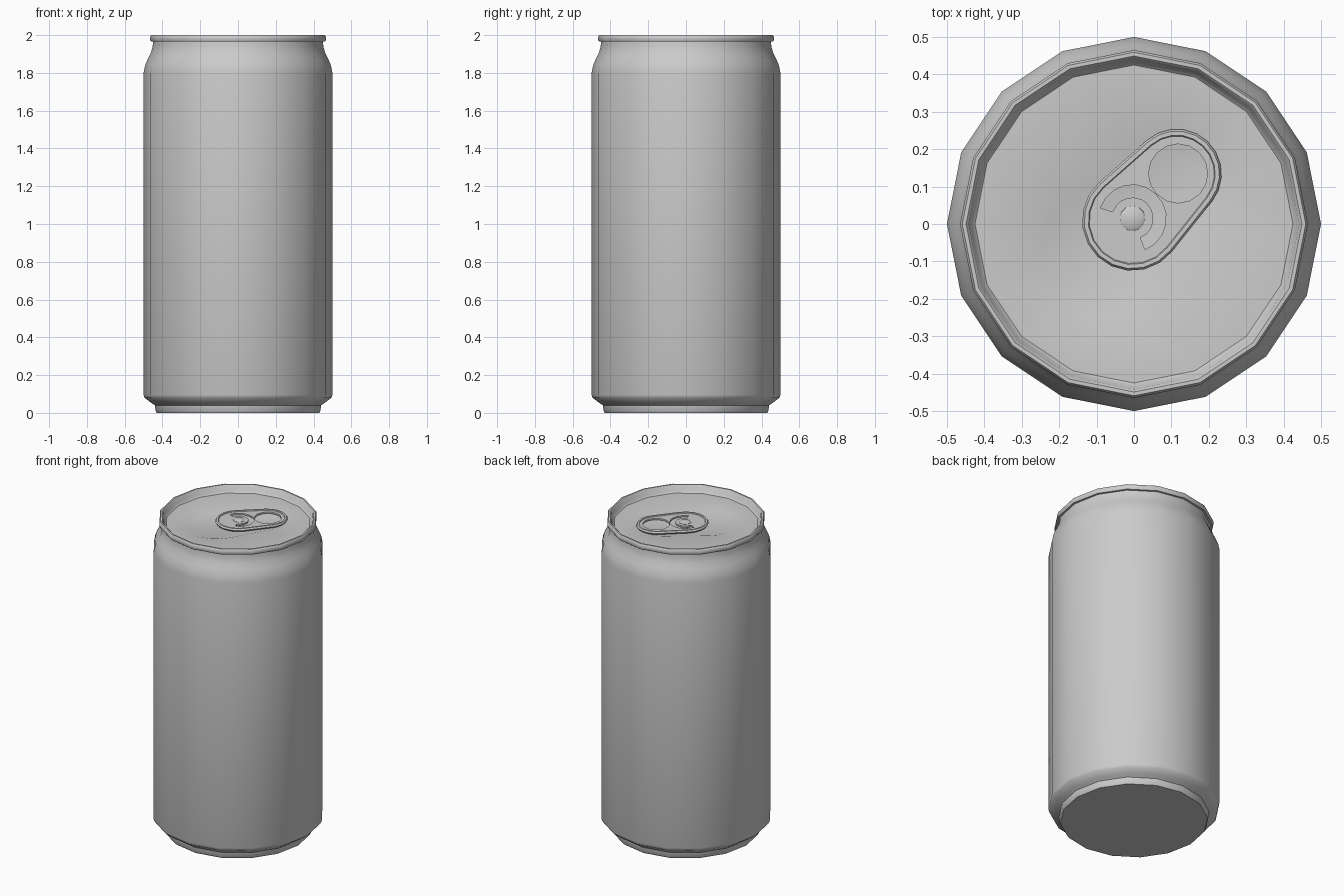
import bpy, bmesh, math

if "Cube" in bpy.data.objects:
    bpy.data.objects.remove(bpy.data.objects["Cube"])

metal = bpy.data.materials.new("grey_metal")
metal.diffuse_color = (0.6, 0.6, 0.6, 1)
metal.use_nodes = True
metal.node_tree.nodes["Principled BSDF"].inputs["Base Color"].default_value = metal.diffuse_color
SIDES = 16


def finish(ob, angle=40):
    """Apply material and angle-limited smooth shading."""
    ob.data.materials.clear()
    ob.data.materials.append(metal)
    bpy.ops.object.select_all(action='DESELECT')
    ob.select_set(True)
    bpy.context.view_layer.objects.active = ob
    bpy.ops.object.shade_smooth_by_angle(angle=math.radians(angle))
    return ob


def mesh_object(name, bm):
    me = bpy.data.meshes.new(name)
    bm.to_mesh(me)
    bm.free()
    ob = bpy.data.objects.new(name, me)
    bpy.context.collection.objects.link(ob)
    return ob


def ring(bm, pts, z):
    return [bm.verts.new((x, y, z)) for x, y in pts]


def bridge(bm, a, b):
    n = len(a)
    for i in range(n):
        j = (i + 1) % n
        bm.faces.new((a[i], a[j], b[j], b[i]))


def arc(c, r, a0, a1, n):
    return [(c[0] + r * math.cos(a0 + (a1 - a0) * i / n),
             c[1] + r * math.sin(a0 + (a1 - a0) * i / n)) for i in range(n + 1)]


def circle(c, r, n):
    return arc(c, r, 0, math.tau, n)[:-1]


def capsule(c1, r1, c2, r2, n):
    """Outline wrapped around two circles of different size."""
    dx, dy = c2[0] - c1[0], c2[1] - c1[1]
    th = math.atan2(dy, dx)
    a = math.acos((r1 - r2) / math.hypot(dx, dy))
    return arc(c2, r2, th - a, th + a, n) + arc(c1, r1, th + a, th + math.tau - a, n)


def lathe(name, profile, sides, centre=(0, 0), cap_top=False):
    bm = bmesh.new()
    rings = [ring(bm, circle(centre, r, sides), z) for r, z in profile]
    bm.faces.new(rings[0][::-1])
    for a, b in zip(rings, rings[1:]):
        bridge(bm, a, b)
    if cap_top:
        bm.faces.new(rings[-1])
    return finish(mesh_object(name, bm))


# Can wall, base, neck and rolled rim
lathe("can_body", [
    (0.43, 0.0), (0.437, 0.012), (0.44, 0.04), (0.462, 0.055), (0.495, 0.08),
    (0.5, 0.095), (0.5, 1.8), (0.492, 1.84), (0.477, 1.875), (0.46, 1.91),
    (0.452, 1.94), (0.45, 1.965), (0.461, 1.966), (0.465, 1.973), (0.465, 1.992),
    (0.459, 2.0), (0.449, 2.0), (0.442, 1.993), (0.436, 1.965), (0.425, 1.955)], SIDES)

# Lid with a shallow teardrop-shaped recess
bm = bmesh.new()
outer = ring(bm, circle((0, 0), 0.425, SIDES), 1.955)
lip = ring(bm, capsule((-0.09, -0.09), 0.19, (0.09, 0.11), 0.135, 12), 1.955)
floor = ring(bm, capsule((-0.09, -0.09), 0.165, (0.09, 0.11), 0.11, 12), 1.947)
edges = [bm.edges.new((loop[i - 1], loop[i])) for loop in (outer, lip)
         for i in range(len(loop))]
bmesh.ops.triangle_fill(bm, edges=edges, use_beauty=True, normal=(0, 0, 1))
bridge(bm, lip, floor)
bm.faces.new(floor)
bmesh.ops.recalc_face_normals(bm, faces=bm.faces)
if sum(f.normal.z for f in bm.faces) < 0:
    bmesh.ops.reverse_faces(bm, faces=bm.faces)
finish(mesh_object("lid", bm))


def curve_object(name, loops, z, extrude=0.0, tube=0.0):
    cu = bpy.data.curves.new(name, 'CURVE')
    cu.dimensions = '3D' if tube else '2D'
    cu.fill_mode = 'FULL' if tube else 'BOTH'
    cu.extrude = extrude
    cu.bevel_depth = tube
    cu.bevel_resolution = 1
    for pts in loops:
        sp = cu.splines.new('POLY')
        sp.points.add(len(pts) - 1)
        for p, (x, y) in zip(sp.points, pts):
            p.co = (x, y, 0, 1)
        sp.use_cyclic_u = True
    ob = bpy.data.objects.new(name, cu)
    ob.location.z = z
    bpy.context.collection.objects.link(ob)
    bpy.ops.object.select_all(action='DESELECT')
    ob.select_set(True)
    bpy.context.view_layer.objects.active = ob
    bpy.ops.object.convert(target='MESH')
    return finish(bpy.context.view_layer.objects.active)


# Pull tab plate with finger hole and curved slot around the rivet
rivet_at = (-0.004, 0.015)
tab_a, tab_b = (-0.004, 0.01), (0.114, 0.134)
a0, a1 = math.radians(-68), math.radians(162)
slot = arc(rivet_at, 0.09, a0, a1, 12) + arc(rivet_at, 0.056, a1, a0, 12)
curve_object("pull_tab", [
    capsule(tab_a, 0.127, tab_b, 0.112, 10),
    circle((0.118, 0.135), 0.079, 16), slot], 1.967, extrude=0.005)

# Rolled edge of the tab
curve_object("tab_edge", [capsule(tab_a, 0.124, tab_b, 0.109, 10)], 1.967, tube=0.011)

# Rivet holding the tab
lathe("rivet", [(0.036, 1.947), (0.034, 1.974), (0.026, 1.979)], 12, rivet_at, True)
